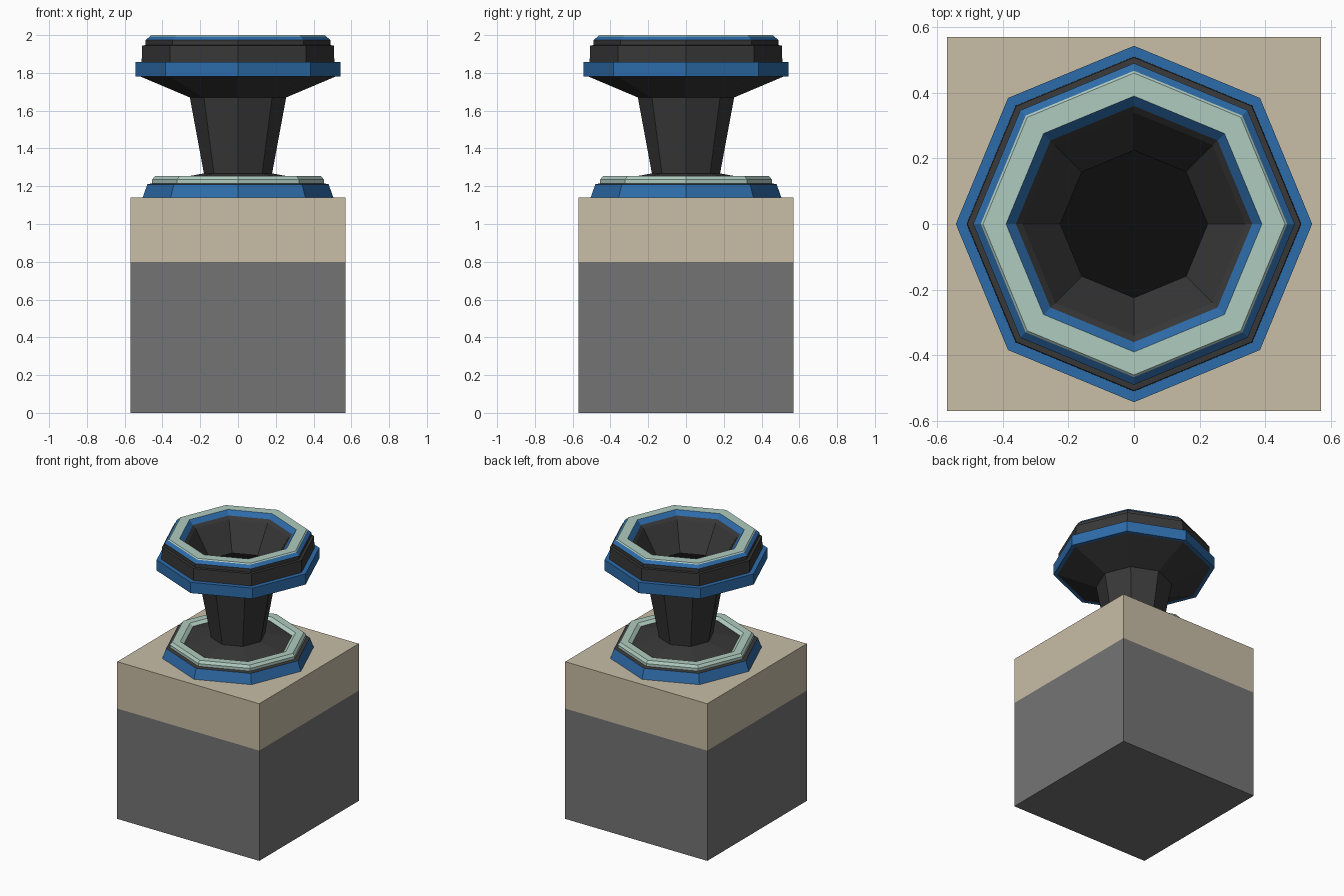
import bpy, math

if "Cube" in bpy.data.objects:
    bpy.data.objects.remove(bpy.data.objects["Cube"])

def material(name, r, g, b):
    m = bpy.data.materials.new(name)
    m.diffuse_color = (r, g, b, 1)
    m.use_nodes = True
    m.node_tree.nodes["Principled BSDF"].inputs["Base Color"].default_value = m.diffuse_color
    return m

GREY = material("stone grey", 0.175, 0.175, 0.175)
BEIGE = material("beige", 0.58, 0.51, 0.38)
BLUE = material("blue", 0.027, 0.15, 0.40)
DARK = material("charcoal", 0.04, 0.04, 0.04)
MINT = material("pale mint", 0.43, 0.60, 0.53)
BLACK = material("black", 0.004, 0.004, 0.004)

SIDES = 8

def build(name, verts, faces, mats, face_mats):
    me = bpy.data.meshes.new(name)
    me.from_pydata(verts, [], faces)
    for m in mats:
        me.materials.append(m)
    for p, m in zip(me.polygons, face_mats):
        p.material_index = mats.index(m)
    ob = bpy.data.objects.new(name, me)
    bpy.context.collection.objects.link(ob)
    return ob

def lathe(name, start, steps, cap=None):
    """Octagonal turning: each step is (radius, z, material of the band up to it)."""
    points = [start] + [s[:2] for s in steps]
    verts = [(r * math.cos(i * math.tau / SIDES), r * math.sin(i * math.tau / SIDES), z)
             for r, z in points for i in range(SIDES)]
    faces, fm = [], []
    for k, step in enumerate(steps):
        for i in range(SIDES):
            j = (i + 1) % SIDES
            a, b = k * SIDES, (k + 1) * SIDES
            faces.append((a + i, a + j, b + j, b + i))
            fm.append(step[2])
    if cap:
        n = len(steps) * SIDES
        faces.append(tuple(range(n, n + SIDES)))
        fm.append(cap)
    return build(name, verts, faces, list(dict.fromkeys(fm)), fm)

# Square plinth: grey block with a beige upper course
h = 0.57
corners = [(-h, -h), (h, -h), (h, h), (-h, h)]
verts = [(x, y, z) for z in (0, 0.8, 1.14) for x, y in corners]
faces, fm = [(3, 2, 1, 0), (8, 9, 10, 11)], [GREY, BEIGE]
for level, mat in ((0, GREY), (4, BEIGE)):
    for i in range(4):
        j = (i + 1) % 4
        faces.append((level + i, level + j, level + 4 + j, level + 4 + i))
        fm.append(mat)
build("plinth", verts, faces, [GREY, BEIGE], fm)

# Stepped foot ring with its shallow domed floor
lathe("foot_ring", (0.505, 1.14), [
    (0.48, 1.21, BLUE),
    (0.455, 1.215, DARK),
    (0.455, 1.235, MINT),
    (0.44, 1.253, MINT),
    (0.385, 1.253, MINT),
    (0.36, 1.235, MINT),
    (0.18, 1.268, DARK),
])

# Tapered neck, flared bowl, stepped rim and hollow inside
lathe("neck_and_bowl", (0.18, 1.265), [
    (0.255, 1.67, DARK),
    (0.515, 1.78, DARK),
    (0.543, 1.78, BLUE),
    (0.543, 1.858, BLUE),
    (0.51, 1.858, BLUE),
    (0.508, 1.945, DARK),
    (0.49, 1.947, DARK),
    (0.49, 1.973, DARK),
    (0.467, 1.993, BLUE),
    (0.46, 2.0, MINT),
    (0.39, 2.0, MINT),
    (0.36, 1.97, BLUE),
    (0.34, 1.95, DARK),
    (0.225, 1.76, DARK),
], cap=BLACK)
